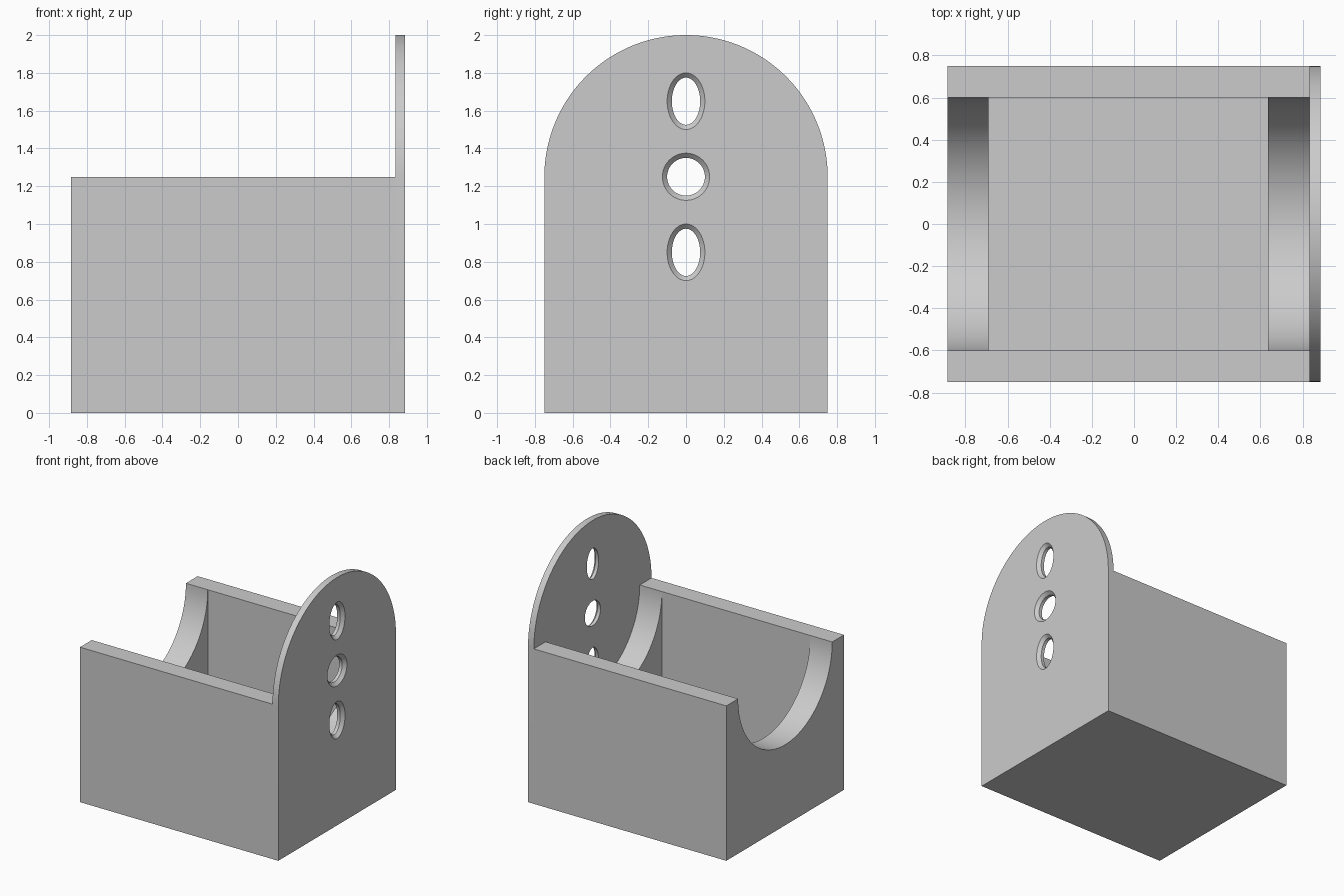
import bpy, bmesh, math

cube = bpy.data.objects.get("Cube")
if cube:
    bpy.data.objects.remove(cube, do_unlink=True)

grey = bpy.data.materials.new("plain grey")
grey.use_nodes = True
grey.diffuse_color = (0.6, 0.6, 0.6, 1)
grey.node_tree.nodes["Principled BSDF"].inputs["Base Color"].default_value = (0.6, 0.6, 0.6, 1)

HALF_X, HALF_Y, RIM_Z = 0.885, 0.75, 1.25
PLATE_X = 0.833


def arc(rad_y, rad_z, z, start, end, steps):
    angles = [start + (end - start) * i / steps for i in range(steps + 1)]
    return [(rad_y * math.cos(a), z + rad_z * math.sin(a)) for a in angles]


def loft(name, sections):
    """Solid through matching (x, outline) sections, capped at both ends."""
    bm = bmesh.new()
    rings = [[bm.verts.new((x, y, z)) for y, z in outline] for x, outline in sections]
    for a, b in zip(rings, rings[1:]):
        for i in range(len(a)):
            j = (i + 1) % len(a)
            bm.faces.new((a[i], a[j], b[j], b[i]))
    bm.faces.new(rings[0])
    bm.faces.new(rings[-1])
    bmesh.ops.recalc_face_normals(bm, faces=bm.faces)
    mesh = bpy.data.meshes.new(name)
    bm.to_mesh(mesh)
    bm.free()
    mesh.materials.append(grey)
    obj = bpy.data.objects.new(name, mesh)
    bpy.context.collection.objects.link(obj)
    return obj


def cut(obj, cutter):
    bpy.ops.object.select_all(action="DESELECT")
    bpy.context.view_layer.objects.active = obj
    obj.select_set(True)
    mod = obj.modifiers.new("cut", "BOOLEAN")
    mod.operation, mod.solver, mod.object = "DIFFERENCE", "EXACT", cutter
    bpy.ops.object.modifier_apply(modifier=mod.name)
    bpy.data.objects.remove(cutter, do_unlink=True)


def finish(obj):
    bpy.ops.object.select_all(action="DESELECT")
    bpy.context.view_layer.objects.active = obj
    obj.select_set(True)
    bpy.ops.object.shade_smooth_by_angle(angle=math.radians(25))


# Box with a round trough along its length
base = [(HALF_Y, 0), (HALF_Y, RIM_Z)]
trough = arc(0.6, 0.6, RIM_Z, 0, -math.pi, 64)
outline = base + trough + [(-HALF_Y, RIM_Z), (-HALF_Y, 0)]
box = loft("cradle_box", [(-HALF_X, outline), (PLATE_X, outline)])

# Square pocket between the two end walls
pocket = [(0.6, 0.15), (0.6, 1.4), (-0.6, 1.4), (-0.6, 0.15)]
cut(box, loft("pocket_cutter", [(-0.69, pocket), (0.635, pocket)]))
finish(box)

# Tall arched end plate
arch = [(-HALF_Y, 0), (HALF_Y, 0)] + arc(HALF_Y, HALF_Y, RIM_Z, 0, math.pi, 96)
plate = loft("end_plate", [(PLATE_X, arch), (HALF_X, arch)])

# Three holes, countersunk on the outer face
for z, ry, rz in ((1.65, 0.075, 0.125), (1.25, 0.1, 0.1), (0.85, 0.075, 0.125)):
    def ring(grow):
        return arc(ry + grow, rz + grow, z, 0, 2 * math.pi, 48)[:-1]
    cut(plate, loft("hole_cutter", [(PLATE_X - 0.1, ring(0)), (HALF_X - 0.025, ring(0)),
                                    (HALF_X, ring(0.025)), (HALF_X + 0.1, ring(0.025))]))
finish(plate)
